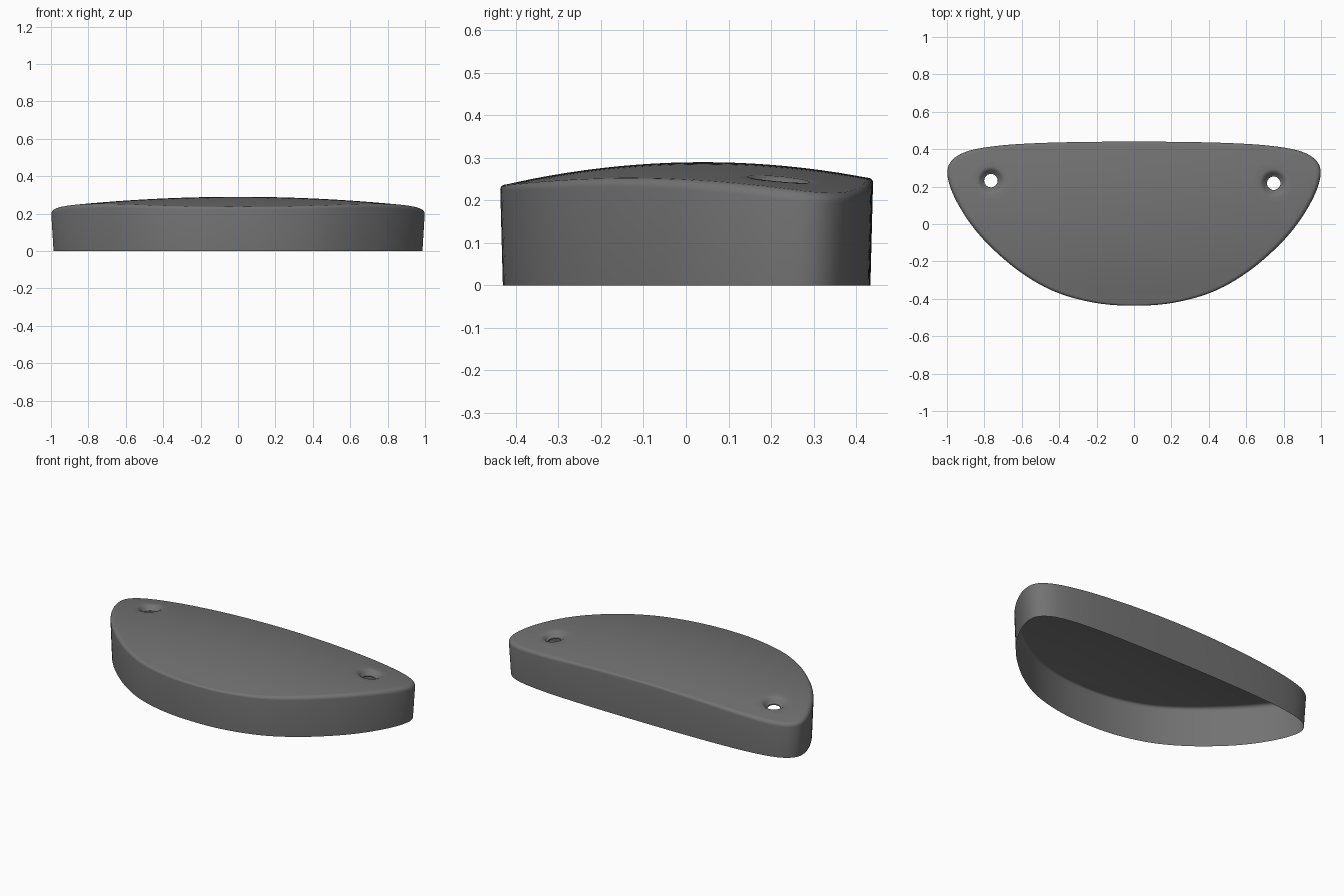
import bpy, bmesh, math
from mathutils import Vector
from mathutils.geometry import delaunay_2d_cdt

if "Cube" in bpy.data.objects:
    bpy.data.objects.remove(bpy.data.objects["Cube"])

# Right half of the plan outline, from back centre to front centre
HALF = [(0, .44), (.25, .439), (.5, .433), (.7, .421), (.86, .397), (.95, .36), (.993, .305),
        (.991, .23), (.95, .125), (.87, -.003), (.76, -.128), (.6, -.262), (.42, -.363),
        (.21, -.421), (0, -.437)]
HOLES = [(-.765, .232), (.747, .218)]
HOLE_R = .074
# Countersink rings: radius and drop below the top surface
SINK = [(HOLE_R, 0), (.066, .003), (.058, .009), (.05, .018), (.043, .026), (.037, .03), (.036, .036)]


def top_z(x, y):
    return .29 - .056 * x * x - .244 * (y - .04) ** 2


def smooth_loop(pts, steps):
    """Closed Catmull-Rom curve through the points."""
    out, n = [], len(pts)
    for i in range(n):
        a, b, c, d = (Vector(pts[(i + k) % n]) for k in (-1, 0, 1, 2))
        for s in range(steps):
            t = s / steps
            out.append(.5 * (2 * b + (c - a) * t + (2 * a - 5 * b + 4 * c - d) * t * t
                             + (3 * b - a - 3 * c + d) * t ** 3))
    return out


def inset(loop, dist):
    """Move a clockwise loop inwards by dist(point)."""
    n, out = len(loop), []
    for i, p in enumerate(loop):
        t = (loop[(i + 1) % n] - loop[i - 1]).normalized()
        out.append(p + Vector((t.y, -t.x)) * dist(p))
    return out


def bridge(bm, rings):
    """Join successive closed rings of points with quads."""
    rows = [[bm.verts.new(p) for p in ring] for ring in rings]
    for a, b in zip(rows, rows[1:]):
        for i in range(len(a)):
            j = (i + 1) % len(a)
            bm.faces.new((a[i], a[j], b[j], b[i]))


outline = smooth_loop(HALF + [(-x, y) for x, y in HALF[-2:0:-1]], 6)
outline = [Vector((p.x * 1.001, p.y)) for p in outline]
bm = bmesh.new()


# Drafted side wall and rounded upper rim
def rim_radius(p):
    return .012 + .014 * abs(p.x)


rings = [[Vector((p.x * .988, p.y * .986, 0)) for p in outline]]
for k in range(6):
    a = k / 5 * math.pi / 2
    moved = inset(outline, lambda p: rim_radius(p) * (1 - math.cos(a)))
    edge = inset(outline, rim_radius)
    rings.append([Vector((m.x, m.y, top_z(*e) - rim_radius(p) * (1 - math.sin(a))))
                  for m, e, p in zip(moved, edge, outline)])
bridge(bm, rings)

# Countersunk screw holes
hole_loops = []
for cx, cy in HOLES:
    sink = []
    for r, drop in SINK:
        ring = [(cx + r * math.cos(math.tau * i / 32), cy + r * math.sin(math.tau * i / 32))
                for i in range(32)]
        sink.append([Vector((x, y, top_z(x, y) - drop)) for x, y in ring])
    bridge(bm, sink)
    hole_loops.append([v.xy for v in sink[0]])

# Domed top, triangulated around the holes
points, edges = [], []
for loop in [[v.xy for v in rings[-1]]] + hole_loops:
    s, n = len(points), len(loop)
    points += loop
    edges += [(s + i, s + (i + 1) % n) for i in range(n)]
border = list(points)
for i in range(-24, 25):
    for j in range(-11, 12):
        p = Vector((i * .04, j * .04))
        inside = sum((a.y > p.y) != (b.y > p.y) and
                     p.x < a.x + (p.y - a.y) * (b.x - a.x) / (b.y - a.y)
                     for a, b in zip(outline, outline[1:] + outline[:1])) % 2
        if inside and min((p - b).length for b in border) > .02 and \
                all((p - Vector(h)).length > HOLE_R for h in HOLES) and \
                min((p - b).length for b in outline) > .05:
            points.append(p)
verts, _, faces, *_ = delaunay_2d_cdt(points, edges, [], 1, 1e-6)
top = [bm.verts.new((v.x, v.y, top_z(v.x, v.y))) for v in verts]
for f in faces:
    c = sum((verts[i] for i in f), Vector((0, 0))) / len(f)
    if all((c - Vector(h)).length > HOLE_R * .99 for h in HOLES):
        bm.faces.new([top[i] for i in f])
bmesh.ops.delete(bm, geom=[v for v in bm.verts if not v.link_faces], context='VERTS')
bmesh.ops.remove_doubles(bm, verts=bm.verts, dist=1e-4)

# Make every face point outwards
bmesh.ops.recalc_face_normals(bm, faces=bm.faces)
if sum(f.normal.z * f.calc_area() for f in bm.faces) < 0:
    bmesh.ops.reverse_faces(bm, faces=bm.faces)

mesh = bpy.data.meshes.new("cover_shell")
bm.to_mesh(mesh)
bm.free()
shell = bpy.data.objects.new("cover_shell", mesh)
bpy.context.collection.objects.link(shell)
grey = bpy.data.materials.new("dark grey")
grey.diffuse_color = (.17, .17, .17, 1)
grey.use_nodes = True
grey.node_tree.nodes["Principled BSDF"].inputs["Base Color"].default_value = grey.diffuse_color
mesh.materials.append(grey)
bpy.context.view_layer.objects.active = shell
shell.select_set(True)
bpy.ops.object.shade_smooth_by_angle(angle=math.radians(40))
